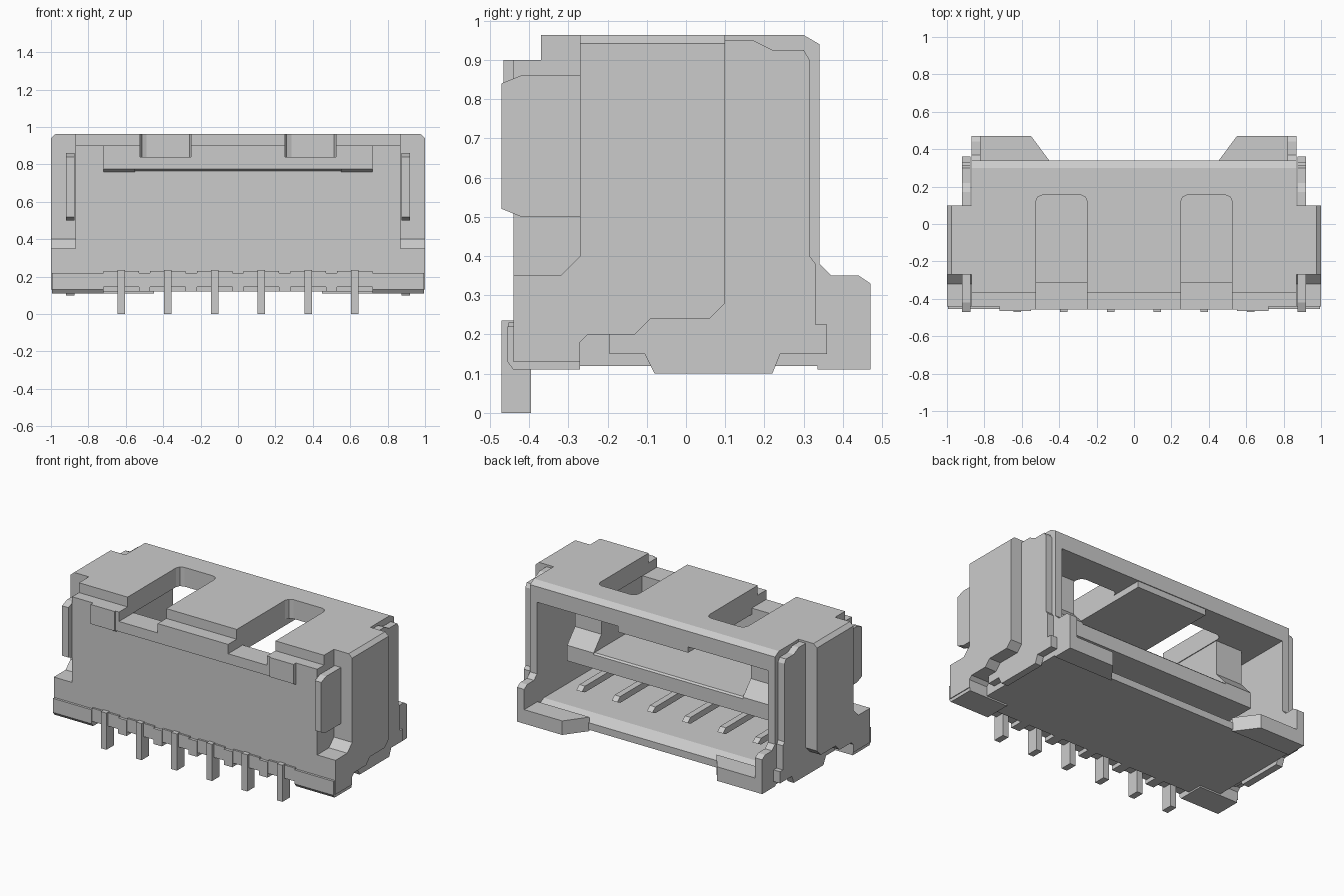
import bpy, bmesh
from mathutils import Vector

if "Cube" in bpy.data.objects:
    bpy.data.objects.remove(bpy.data.objects["Cube"], do_unlink=True)

GREY = bpy.data.materials.new("light_grey")
GREY.use_nodes = True
GREY.diffuse_color = (0.6, 0.6, 0.6, 1)
GREY.node_tree.nodes["Principled BSDF"].inputs["Base Color"].default_value = (0.6, 0.6, 0.6, 1)


def prism(name, axis, pts, a, b):
    """Extrude a profile along an axis (x: yz points, z: xy points)."""
    place = {"x": lambda p, t: (t, p[0], p[1]),
             "z": lambda p, t: (p[0], p[1], t)}[axis]
    bm = bmesh.new()
    face = bm.faces.new([bm.verts.new(place(p, a)) for p in pts])
    ext = bmesh.ops.extrude_face_region(bm, geom=[face])
    shift = Vector(place((0, 0), b - a))
    bmesh.ops.translate(bm, vec=shift, verts=[v for v in ext["geom"] if isinstance(v, bmesh.types.BMVert)])
    bmesh.ops.recalc_face_normals(bm, faces=bm.faces)
    mesh = bpy.data.meshes.new(name)
    bm.to_mesh(mesh)
    bm.free()
    mesh.materials.append(GREY)
    ob = bpy.data.objects.new(name, mesh)
    bpy.context.collection.objects.link(ob)
    return ob


def box(name, x0, x1, y0, y1, z0, z1):
    return prism(name, "x", [(y0, z0), (y1, z0), (y1, z1), (y0, z1)], x0, x1)


def cut(target, cutters):
    """Cut helpers out of a part."""
    for c in cutters:
        m = target.modifiers.new("cut", "BOOLEAN")
        m.operation = "DIFFERENCE"
        m.solver = "EXACT"
        m.object = c
        c.hide_render = True
    dg = bpy.context.evaluated_depsgraph_get()
    target.data = bpy.data.meshes.new_from_object(target.evaluated_get(dg))
    target.modifiers.clear()


def window_cutter(s):
    # Open at the front, rounded corners at the back
    r = 0.035
    pts = [(0.25, -0.6), (0.525, -0.6), (0.525, 0.155 - r), (0.525 - r * 0.3, 0.155 - r * 0.3),
           (0.525 - r, 0.155), (0.25 + r, 0.155), (0.25 + r * 0.3, 0.155 - r * 0.3), (0.25, 0.155 - r)]
    return prism("window_cutter", "z", [(s * x, y) for x, y in pts], 0.84, 1.2)


# Housing shell with rear cavity (bevelled sill) and two top windows
shell = prism("housing", "x", [(-0.37, 0.12), (0.34, 0.12), (0.34, 0.94), (0.30, 0.963), (-0.37, 0.963),
                               (-0.37, 0.9), (-0.44, 0.9), (-0.44, 0.22), (-0.37, 0.22)], -0.87, 0.87)
cavity = prism("cavity_cutter", "x", [(-0.31, 0.2), (0.27, 0.2), (0.34, 0.165), (0.6, 0.165),
                                      (0.6, 0.84), (-0.31, 0.84)], -0.82, 0.82)
windows = [window_cutter(s) for s in (-1, 1)]
cut(shell, [cavity] + windows)

# Ledge across the upper front wall, with a sloped underside
ledge = prism("front_ledge", "x", [(-0.43, 0.76), (-0.457, 0.775), (-0.457, 0.9), (-0.43, 0.9)], -0.55, 0.55)
cut(ledge, windows)
for c in [cavity] + windows:
    bpy.data.objects.remove(c, do_unlink=True)

# Thicker roof between the windows
box("roof_rib_middle", -0.25, 0.25, -0.32, 0.335, 0.8, 0.85)

# Tongue inside the cavity
prism("tongue", "x", [(-0.32, 0.43), (0.18, 0.43), (0.18, 0.52), (0.17, 0.53), (-0.32, 0.53)], -0.72, 0.72)

# Profiles of the parts on each side, in y and z
BLOCK = [(-0.44, 0.13), (-0.27, 0.13), (-0.27, 0.18), (-0.25, 0.2), (-0.13, 0.2), (-0.09, 0.24),
         (0.06, 0.24), (0.1, 0.28), (0.1, 0.963), (-0.27, 0.963), (-0.27, 0.4), (-0.32, 0.35), (-0.44, 0.35)]
FIN = [(-0.26, 0.5), (-0.42, 0.5), (-0.47, 0.52), (-0.47, 0.84), (-0.42, 0.86), (-0.26, 0.86)]
CLIP = [(-0.195, 0.15), (-0.105, 0.15), (-0.08, 0.1), (0.22, 0.1), (0.24, 0.15), (0.36, 0.15),
        (0.36, 0.225), (0.33, 0.225), (0.33, 0.38), (0.315, 0.4), (0.315, 0.9), (0.3, 0.925),
        (0.22, 0.925), (0.17, 0.95), (0.1, 0.95), (0.1, 0.3), (-0.195, 0.3)]
RAIL = [(0.335, 0.11), (0.47, 0.11), (0.47, 0.33), (0.44, 0.35), (0.37, 0.35), (0.335, 0.385)]
FOOT = [(-0.44, 0.11), (-0.27, 0.11), (-0.27, 0.22), (-0.455, 0.22), (-0.455, 0.13)]
PILLAR = [(-0.32, 0.5), (0.18, 0.5), (0.18, 0.53), (0.1, 0.62), (0.1, 0.85), (-0.32, 0.85)]
LEDGE_END = [(-0.43, 0.755), (-0.465, 0.775), (-0.465, 0.9), (-0.43, 0.9)]

for s, side in ((1, "left"), (-1, "right")):
    prism(side + "_block", "x", BLOCK, s * 0.865, s * 0.975)
    skin = prism(side + "_block_skin", "x", BLOCK, s * 0.975, s)
    for v in skin.data.vertices:  # chamfered top outer edge
        if abs(v.co.x) > 0.99 and v.co.z > 0.95:
            v.co.z -= 0.022
    prism(side + "_fin", "x", FIN, s * 0.875, s * 0.92)
    prism(side + "_clip", "x", CLIP, s * 0.875, s * 0.92)
    prism(side + "_rear_rail", "x", RAIL, s * 0.82, s * 0.87)
    prism(side + "_front_foot", "x", FOOT, s * 0.72, s * 0.995)
    # Rear foot tapers towards the middle
    prism(side + "_rear_foot", "z", [(s * 0.45, 0.335), (s * 0.55, 0.47), (s * 0.85, 0.47), (s * 0.85, 0.335)],
          0.11, 0.2)
    prism(side + "_ledge_end", "x", LEDGE_END, s * 0.55, s * 0.72)
    # Pillar joining the tongue to the roof
    prism(side + "_pillar", "x", PILLAR, s * 0.53, s * 0.718)

# Six bent pins with a guide tooth on each side
PIN = [(-0.47, 0), (-0.395, 0), (-0.395, 0.2), (-0.3, 0.25), (0.16, 0.25), (0.19, 0.265),
       (0.16, 0.29), (-0.4, 0.29), (-0.44, 0.235), (-0.47, 0.235)]
for i in range(6):
    x = -0.625 + 0.25 * i
    prism("pin", "x", PIN, x - 0.02, x + 0.02)
    for s in (-1, 1):
        box("pin_guide", x + s * 0.02, x + s * 0.095, -0.452, -0.36, 0.145, 0.23)

# Spacer teeth between the pins
for i in range(5):
    x = -0.5 + 0.25 * i
    box("spacer_tooth", x - 0.03, x + 0.03, -0.458, -0.36, 0.12, 0.22)
